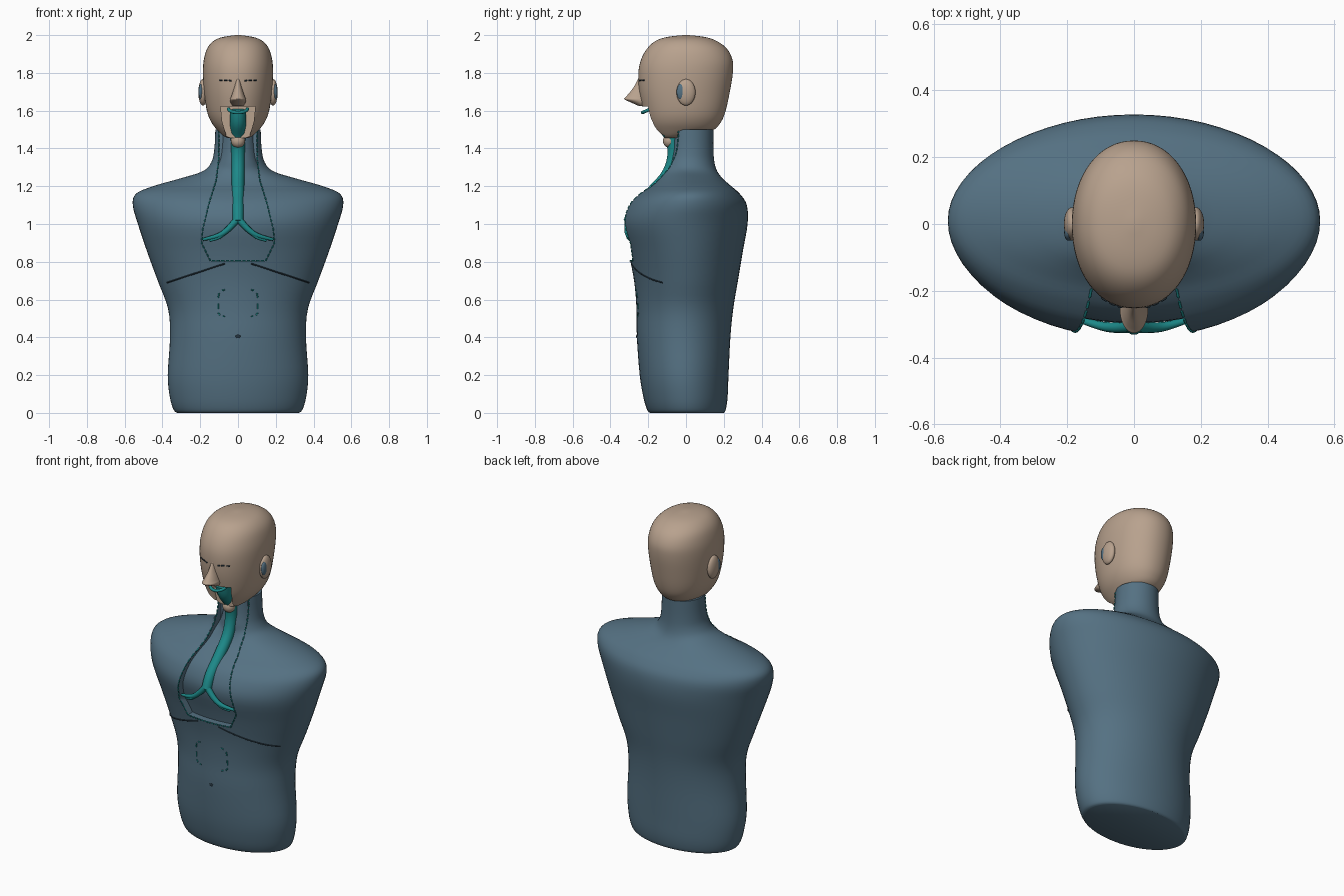
import bpy, bmesh, math
from mathutils import Vector
from mathutils.bvhtree import BVHTree

cube = bpy.data.objects.get("Cube")
if cube:
    bpy.data.objects.remove(cube)


def material(name, color):
    m = bpy.data.materials.new(name)
    m.use_nodes = True
    m.diffuse_color = (*color, 1)
    m.node_tree.nodes["Principled BSDF"].inputs["Base Color"].default_value = (*color, 1)
    return m


SKIN = material("warm_skin", (.48, .36, .27))
SLATE = material("slate_blue", (.09, .165, .225))
TEAL = material("teal", (.012, .25, .25))
DARK = material("dark_slate", (.018, .035, .05))


def finish(ob, mat, angle=40):
    ob.data.materials.clear()
    ob.data.materials.append(mat)
    bpy.ops.object.select_all(action='DESELECT')
    ob.select_set(True)
    bpy.context.view_layer.objects.active = ob
    bpy.ops.object.shade_smooth_by_angle(angle=math.radians(angle))
    return ob


def add_object(name, bm):
    bmesh.ops.recalc_face_normals(bm, faces=bm.faces)
    mesh = bpy.data.meshes.new(name)
    bm.to_mesh(mesh)
    bm.free()
    ob = bpy.data.objects.new(name, mesh)
    bpy.context.collection.objects.link(ob)
    return ob


def spline(rows, steps):
    """Smooth rows of numbers with a Catmull-Rom curve."""
    rows = [Vector(r) for r in rows]
    out = []
    for i in range(len(rows) - 1):
        a, b, c, d = (rows[max(0, min(k, len(rows) - 1))] for k in range(i - 1, i + 3))
        for s in range(steps):
            t = s / steps
            out.append(b + (c - a) * (t / 2) + (a * 2 - b * 5 + c * 4 - d) * (t * t / 2)
                       + (b * 3 - a - c * 3 + d) * (t ** 3 / 2))
    return out + [rows[-1]]


def loft(name, rows, sides=64, steps=4, power=2.0):
    """Stack oval rings given as height, half width, front y, back y."""
    bm = bmesh.new()
    rings = []
    for z, w, front, back in spline(rows, steps):
        ring = []
        for i in range(sides):
            a = math.tau * i / sides
            c, s = (math.copysign(abs(f) ** (2 / power), f) for f in (math.cos(a), math.sin(a)))
            ring.append(bm.verts.new((w * c, (front + back) / 2 + (back - front) / 2 * s, z)))
        rings.append(ring)
    for lo, hi in zip(rings, rings[1:]):
        for i in range(sides):
            j = (i + 1) % sides
            bm.faces.new((lo[i], lo[j], hi[j], hi[i]))
    bm.faces.new(rings[0])
    bm.faces.new(rings[-1])
    return add_object(name, bm)


def cut(ob, half, depth):
    """Cut a mirrored x, z outline into the front, back to a depth."""
    bm = bmesh.new()
    loop = half + [(-x, z) for x, z in reversed(half)]
    face = bm.faces.new([bm.verts.new((x, -1, z)) for x, z in loop])
    ext = bmesh.ops.extrude_face_region(bm, geom=[face])["geom"]
    for v in ext:
        if isinstance(v, bmesh.types.BMVert):
            v.co.y = depth
    cutter = add_object("cutter", bm)
    cutter.hide_render = True
    mod = ob.modifiers.new("opening", 'BOOLEAN')
    mod.operation, mod.solver, mod.object = 'DIFFERENCE', 'EXACT', cutter
    bpy.context.view_layer.objects.active = ob
    bpy.ops.object.modifier_apply(modifier=mod.name)
    bpy.data.objects.remove(cutter)


def tubes(name, paths, radius, mat):
    """Round tubes through points; a fourth number scales the radius."""
    cu = bpy.data.curves.new(name, 'CURVE')
    cu.dimensions, cu.bevel_depth, cu.bevel_resolution, cu.use_fill_caps = '3D', radius, 3, True
    for path in paths:
        sp = cu.splines.new('POLY')
        sp.points.add(len(path) - 1)
        for p, q in zip(sp.points, path):
            p.co = (*q[:3], 1)
            p.radius = q[3] if len(q) > 3 else 1
    ob = bpy.data.objects.new(name, cu)
    bpy.context.collection.objects.link(ob)
    bpy.ops.object.select_all(action='DESELECT')
    ob.select_set(True)
    bpy.context.view_layer.objects.active = ob
    bpy.ops.object.convert(target='MESH')
    return finish(bpy.context.object, mat)


def ball(name, loc, size, mat):
    bpy.ops.mesh.primitive_uv_sphere_add(segments=32, ring_count=16, location=loc)
    ob = bpy.context.object
    ob.name, ob.scale = name, size
    bpy.ops.object.transform_apply(location=False, rotation=False)
    return finish(ob, mat)


def surface(ob):
    """Return a function that drops an x, z point onto the front of a mesh."""
    bm = bmesh.new()
    bm.from_mesh(ob.data)
    tree = BVHTree.FromBMesh(bm)
    bm.free()

    def drop(p):
        hit = tree.ray_cast(Vector((p[0], -2, p[1])), Vector((0, 1, 0)))[0]
        return hit
    return drop


def sample(points, gap):
    """Evenly spaced points along a polyline."""
    out = []
    for a, b in zip(points, points[1:]):
        a, b = Vector(a), Vector(b)
        n = max(1, round((b - a).length / gap))
        out += [a.lerp(b, i / n) for i in range(n)]
    return out + [Vector(points[-1])]


def dashes(points, drop, gap=.008, on=2, period=3):
    pts = [q for q in map(drop, sample(points, gap)) if q]
    return [pts[i:i + on + 1] for i in range(0, len(pts) - on, period)]


def mirrored(path):
    return [path, [(-p[0], *p[1:]) for p in path]]


# Torso with neck
torso_rows = [(0, .32, -.19, .2), (.015, .34, -.205, .21), (.08, .36, -.225, .22),
              (.2, .372, -.245, .225), (.4, .36, -.26, .235), (.55, .37, -.262, .25),
              (.7, .425, -.275, .275), (.85, .48, -.305, .3), (1, .53, -.342, .326),
              (1.1, .557, -.31, .322), (1.16, .54, -.25, .285), (1.2, .45, -.19, .24),
              (1.24, .31, -.15, .195), (1.28, .185, -.13, .165), (1.33, .14, -.115, .15),
              (1.4, .125, -.1, .145), (1.5, .12, -.095, .145)]
torso = loft("torso", torso_rows)
on_torso = surface(torso)
window = [(.145, .805), (.193, .9), (.185, .98), (.15, 1.12), (.115, 1.23), (.103, 1.33), (.1, 1.6)]
cut(torso, window, -.02)
finish(torso, SLATE)

# Recessed inner wall behind the chest opening
core_rows = []
for z, w, front, back in torso_rows[4:]:
    inset = min(.045, w / 4)
    core_rows.append((z, w - inset, front + inset, back - inset))
finish(loft("chest_inner_wall", core_rows), SLATE)

# Dashed trim round the opening and the abdomen marks
trim = dashes([(0, .805)] + window, on_torso)
tubes("opening_trim", [m for d in trim for m in mirrored(d)], .004, TEAL)
marks = [[(.105, .55), (.105, .58)], [(.105, .61), (.1, .635)], [(.07, .652), (.085, .648)],
         [(.105, .53), (.095, .517)], [(.07, .51), (.08, .511)]]
marks = [[on_torso(p) for p in sample(m, .01)] for m in marks]
tubes("abdomen_marks", [m for d in marks for m in mirrored(d)], .004, TEAL)

# Rib creases and navel
rib = [on_torso(p) for p in sample([(.07, .79), (.375, .69)], .012)]
tubes("rib_creases", mirrored(rib), .004, DARK)
ball("navel", on_torso((0, .405)), (.013, .004, .009), DARK)

# Head with open mouth
head = loft("head", [(1.455, .05, -.13, -.02), (1.465, .075, -.15, .03), (1.495, .108, -.185, .14),
                     (1.54, .142, -.21, .185), (1.6, .165, -.228, .21), (1.7, .18, -.248, .232),
                     (1.8, .186, -.252, .248), (1.87, .181, -.238, .246), (1.93, .163, -.205, .215),
                     (1.97, .128, -.16, .16), (1.99, .08, -.1, .1), (2, .012, -.015, .015)], power=2.1)
on_head = surface(head)
cut(head, [(.058, 1.4), (.065, 1.48), (.083, 1.54), (.092, 1.622)], -.115)
finish(head, SKIN)

nose = loft("nose", [(1.625, .03, -.25, -.19), (1.645, .04, -.295, -.19), (1.66, .042, -.326, -.19),
                     (1.675, .036, -.316, -.19), (1.72, .022, -.28, -.19), (1.775, .01, -.25, -.2)], sides=32)
finish(nose, SKIN, 60)

lashes = dashes([(.035, 1.757), (.055, 1.762), (.09, 1.762), (.112, 1.757)], on_head)
tubes("closed_eyelids", [m for d in lashes for m in mirrored(d)], .004, DARK)

for side, label in ((1, "left"), (-1, "right")):
    ball(label + "_ear", (side * .186, 0, 1.697), (.024, .05, .07), SKIN)
    ball(label + "_ear_opening", (side * .196, -.026, 1.7), (.013, .024, .042), SLATE)

# Airway: windpipe, bronchi and mouth rim
windpipe = spline([(0, -.15, 1.6, 1.2), (0, -.13, 1.54, 1.25), (0, -.075, 1.46, 1.15), (0, -.065, 1.36, 1.05),
                   (0, -.1, 1.26, 1), (0, -.19, 1.16, .95), (0, -.27, 1.08, .9), (0, -.305, 1.01, .85)], 6)
tubes("windpipe", [windpipe], .034, TEAL)
branch = spline([(0, -.305, 1.03, 1.3), (.05, -.31, .975, 1.1), (.1, -.305, .94, .9), (.185, -.28, .918, .5)], 6)
twig = spline([(.05, -.31, .975, .9), (.1, -.305, .93, .7), (.15, -.29, .912, .45)], 6)
tubes("bronchi", mirrored(branch) + mirrored(twig), .015, TEAL)
rim = [(.05 * math.cos(a), -.185 - .045 * math.sin(a), 1.61 - .02 * math.sin(a))
       for a in (math.pi * i / 16 for i in range(17))]
tubes("mouth_rim", [rim], .009, TEAL)
ball("throat_knob", (0, -.088, 1.44), (.037, .034, .037), SKIN)
